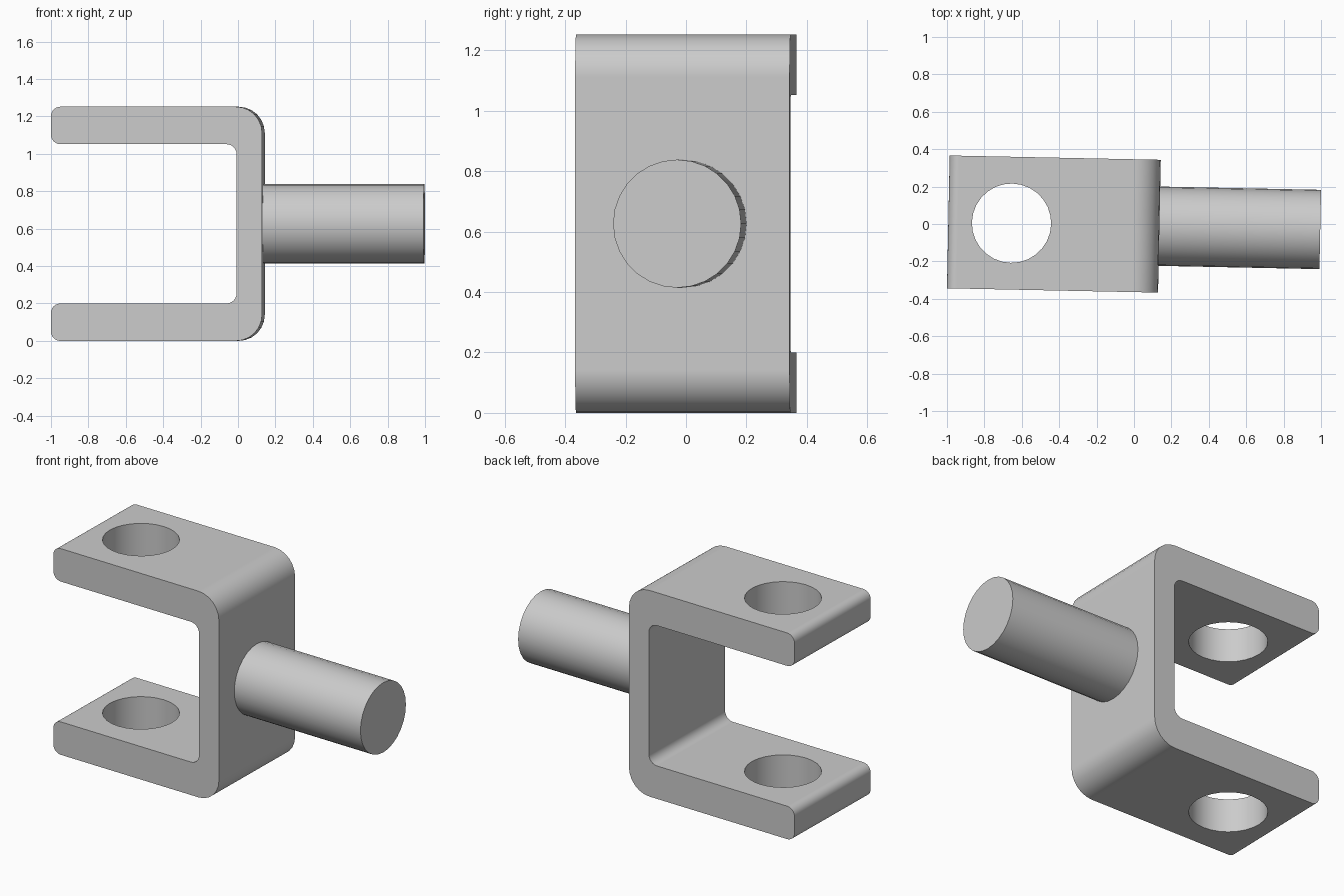
import bpy
import bmesh
from math import pi, radians, tan
from mathutils import Matrix, Vector

TILT = Matrix.Translation((0, -0.009, 0)) @ Matrix.Rotation(radians(-1.17), 4, 'Z')
HEIGHT, PLATE, HALF_DEPTH = 1.252, 0.2, 0.355
LEFT, INNER, OUTER, TIP = -0.993, 0.0, 0.136, 0.996
RADIUS = 0.212

if "Cube" in bpy.data.objects:
    bpy.data.objects.remove(bpy.data.objects["Cube"])

grey = bpy.data.materials.new("plain_grey")
grey.use_nodes = True
grey.diffuse_color = (0.6, 0.6, 0.6, 1)
grey.node_tree.nodes["Principled BSDF"].inputs["Base Color"].default_value = (0.6, 0.6, 0.6, 1)


def make_object(name, bm):
    bmesh.ops.recalc_face_normals(bm, faces=bm.faces)
    mesh = bpy.data.meshes.new(name)
    bm.to_mesh(mesh)
    bm.free()
    mesh.materials.append(grey)
    obj = bpy.data.objects.new(name, mesh)
    obj.matrix_world = TILT
    bpy.context.collection.objects.link(obj)
    return obj


def cylinder(name, length, matrix):
    bm = bmesh.new()
    bmesh.ops.create_cone(bm, cap_ends=True, segments=28, radius1=RADIUS,
                          radius2=RADIUS, depth=length, matrix=matrix)
    return make_object(name, bm)


def rounded(corners, steps=6):
    """Replace each (x, z, radius) corner by a circular arc."""
    points = []
    for i, (x, z, r) in enumerate(corners):
        here = Vector((x, z))
        a = (Vector(corners[i - 1][:2]) - here).normalized()
        b = (Vector(corners[(i + 1) % len(corners)][:2]) - here).normalized()
        centre = here + (a + b) * r
        for k in range(steps + 1):
            t = tan(k / steps * pi / 4)
            # Half-angle form of a quarter circle
            c, s = (1 - t * t) / (1 + t * t), 2 * t / (1 + t * t)
            points.append(centre - b * r * c - a * r * s)
    return points


# Fork: rounded U profile extruded along the depth
profile = rounded([
    (LEFT, 0, 0.05), (OUTER, 0, 0.14), (OUTER, HEIGHT, 0.14), (LEFT, HEIGHT, 0.05),
    (LEFT, HEIGHT - PLATE, 0.05), (INNER, HEIGHT - PLATE, 0.055),
    (INNER, PLATE, 0.055), (LEFT, PLATE, 0.05)])
bm = bmesh.new()
face = bm.faces.new([bm.verts.new((p.x, -HALF_DEPTH, p.y)) for p in profile])
side = bmesh.ops.extrude_face_region(bm, geom=[face])
bmesh.ops.translate(bm, vec=(0, 2 * HALF_DEPTH, 0),
                    verts=[v for v in side["geom"] if isinstance(v, bmesh.types.BMVert)])
fork = make_object("fork_bracket", bm)

# Round hole through both arms
cutter = cylinder("hole_cutter", 2, Matrix.Translation((-0.655, 0, HEIGHT / 2)))
cutter.hide_render = True
cut = fork.modifiers.new("holes", 'BOOLEAN')
cut.operation, cut.object, cut.solver = 'DIFFERENCE', cutter, 'EXACT'
bpy.context.view_layer.update()
depsgraph = bpy.context.evaluated_depsgraph_get()
drilled = bpy.data.meshes.new_from_object(fork.evaluated_get(depsgraph))
fork.modifiers.clear()
fork.data = drilled
bpy.data.objects.remove(cutter)

# Shank: round pin standing out of the fork's back wall
start = OUTER - 0.05
shank = cylinder("shank_pin", TIP - start,
                 Matrix.Translation(((start + TIP) / 2, 0, HEIGHT / 2))
                 @ Matrix.Rotation(pi / 2, 4, 'Y'))

# Smooth round surfaces, crisp edges
bpy.ops.object.select_all(action='DESELECT')
for obj in (fork, shank):
    obj.select_set(True)
    bpy.context.view_layer.objects.active = obj
bpy.ops.object.shade_smooth_by_angle(angle=radians(35))
for obj in (fork, shank):
    obj.modifiers.new("even_shading", 'WEIGHTED_NORMAL').keep_sharp = True
